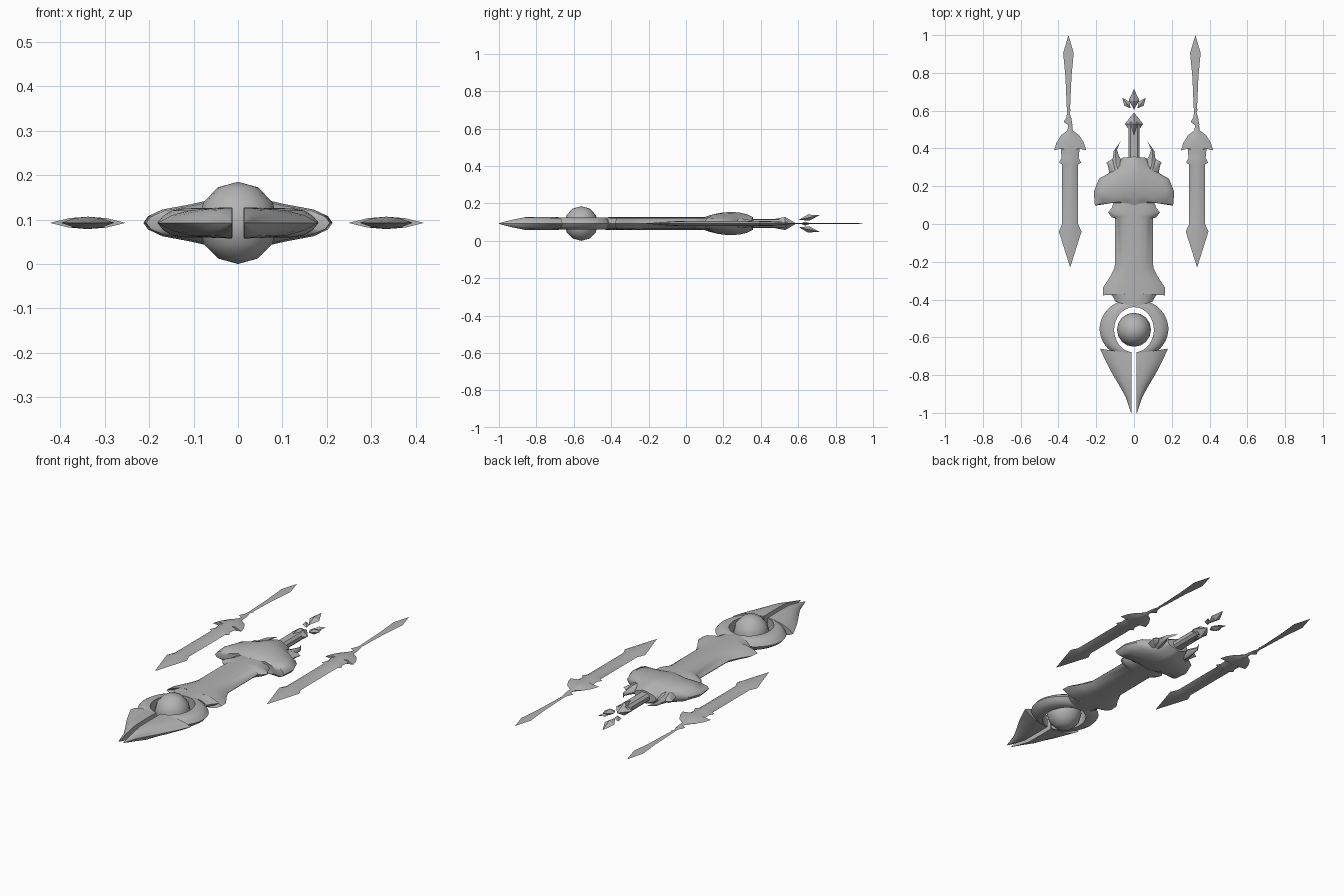
import bpy, bmesh, math
from mathutils import Vector

cube = bpy.data.objects.get("Cube")
if cube:
    bpy.data.objects.remove(cube, do_unlink=True)

MID = 0.0925  # height of the flat middle plane

grey = bpy.data.materials.new("plain grey")
grey.use_nodes = True
GREY = (0.45, 0.45, 0.45, 1)
grey.diffuse_color = GREY
grey.node_tree.nodes["Principled BSDF"].inputs["Base Color"].default_value = GREY

# Cross-sections: (fraction from inner to outer edge, fraction of half-thickness)
BEVEL = [(0, 1), (0.3, 0.97), (0.58, 0.84), (0.82, 0.5), (1, 0)]
WING = [(0, 1), (0.25, 0.9), (0.5, 0.7), (0.8, 0.5), (0.95, 0.25), (1, 0)]
LENS = [(0, 0), (0.25, 0.75), (0.5, 1), (0.75, 0.75), (1, 0)]
RIDGE = [(0, 1), (0.5, 0.75), (1, 0)]
DIAMOND = [(0, 1), (1, 0)]


def finish(name, bm, angle=35):
    bmesh.ops.remove_doubles(bm, verts=bm.verts, dist=0.0004)
    bmesh.ops.recalc_face_normals(bm, faces=bm.faces)
    mesh = bpy.data.meshes.new(name)
    bm.to_mesh(mesh)
    bm.free()
    mesh.materials.append(grey)
    for p in mesh.polygons:
        p.use_smooth = True
    mesh.set_sharp_from_angle(angle=math.radians(angle))
    ob = bpy.data.objects.new(name, mesh)
    bpy.context.collection.objects.link(ob)
    return ob


def ribbon(name, rows, section, wall=True, signs=(1, -1), dx=0, angle=35):
    """Loft sections between inner (ax, ay) and outer (bx, by) points, half-thickness h."""
    bm = bmesh.new()
    for sign in signs:
        loops = []
        for ax, ay, bx, by, h in rows:
            top, low = [], []
            for t, s in section:
                x, y = sign * (ax + (bx - ax) * t) + dx, ay + (by - ay) * t
                top.append(bm.verts.new((x, y, MID + h * s)))
                low.append(bm.verts.new((x, y, MID - h * s)))
            loops.append(top + low[::-1])
        n = len(loops[0])
        for p, q in zip(loops, loops[1:]):
            for i in range(n if wall else n - 1):
                j = (i + 1) % n
                bm.faces.new((p[i], p[j], q[j], q[i]))
        bm.faces.new(loops[0])
        bm.faces.new(loops[-1])
    return finish(name, bm, angle)


def axial(rows):
    """Rows starting on the centre line: (ay, bx, by, h)."""
    return [(0, *r) for r in rows]


def crystal(name, base, tip, radius):
    """Four-sided double pyramid."""
    base, tip = Vector(base), Vector(tip)
    d = (tip - base).normalized()
    u = d.cross(Vector((0, 0, 1))).normalized()
    v = d.cross(u)
    mid = base.lerp(tip, 0.45)
    bm = bmesh.new()
    ends = [bm.verts.new(base), bm.verts.new(tip)]
    ring = [bm.verts.new(mid + radius * w) for w in (u, v * 0.6, -u, -v * 0.6)]
    for i in range(4):
        for e in ends:
            bm.faces.new((ring[i], ring[(i + 1) % 4], e))
    finish(name, bm, 10)


# Forked tip, split by a slot
ribbon("forked_tip", [
    (0.013, -1.0, 0.016, -1.0, 0.002), (0.013, -0.93, 0.042, -0.92, 0.02),
    (0.013, -0.86, 0.075, -0.86, 0.034), (0.013, -0.78, 0.125, -0.775, 0.035),
    (0.013, -0.72, 0.155, -0.715, 0.035), (0.013, -0.685, 0.18, -0.66, 0.034)], BEVEL)

# Ring around the orb, open at the slot
ring_rows = []
for i in range(21):
    a = math.radians(90 - i * 173 / 20)
    c, s = math.cos(a), math.sin(a)
    ring_rows.append((0.105 * c, -0.56 + 0.12 * s, 0.182 * c, -0.555 + 0.16 * s, 0.033))
ribbon("orb_ring", ring_rows, BEVEL)

# Orb
bm = bmesh.new()
bmesh.ops.create_uvsphere(bm, u_segments=16, v_segments=6, radius=0.09)
orb = finish("orb", bm, 60)
orb.location = (0, -0.56, MID)
orb.scale.z = 0.0925 / 0.09

# Main body with lower flare and upper collar
ribbon("main_body", axial([
    (-0.44, 0.1, -0.41, 0.033), (-0.40, 0.105, -0.395, 0.034), (-0.38, 0.135, -0.355, 0.034),
    (-0.365, 0.165, -0.378, 0.034), (-0.34, 0.163, -0.335, 0.034), (-0.29, 0.13, -0.285, 0.034),
    (-0.23, 0.102, -0.23, 0.034), (0.03, 0.1, 0.03, 0.034), (0.045, 0.118, 0.035, 0.034),
    (0.06, 0.137, 0.062, 0.034), (0.08, 0.118, 0.085, 0.034), (0.13, 0.103, 0.13, 0.034)]),
    BEVEL, wall=False)

# Winged guard
ribbon("winged_guard", axial([
    (0.10, 0.105, 0.12, 0.035), (0.13, 0.155, 0.105, 0.045), (0.17, 0.207, 0.097, 0.055),
    (0.21, 0.213, 0.17, 0.06), (0.25, 0.185, 0.24, 0.062), (0.29, 0.135, 0.268, 0.058),
    (0.33, 0.085, 0.31, 0.048), (0.357, 0.065, 0.35, 0.034)]), WING, wall=False)

# Curled horns on the guard
ribbon("tall_horn", [
    (0.045, 0.29, 0.12, 0.27, 0.03), (0.065, 0.335, 0.125, 0.31, 0.022),
    (0.082, 0.365, 0.112, 0.35, 0.016), (0.09, 0.395, 0.108, 0.385, 0.01),
    (0.072, 0.437, 0.072, 0.437, 0)], LENS)
ribbon("side_horn", [
    (0.07, 0.29, 0.13, 0.26, 0.025), (0.09, 0.335, 0.135, 0.295, 0.018),
    (0.118, 0.342, 0.14, 0.315, 0.01), (0.147, 0.325, 0.147, 0.325, 0)], LENS)

# Hilt and faceted pommel
ribbon("hilt", axial([(0.33, 0.03, 0.33, 0.024), (0.54, 0.03, 0.54, 0.024)]),
       [(0, 1), (0.6, 0.9), (1, 0.4)], wall=False)
ribbon("pommel", axial([
    (0.46, 0.004, 0.47, 0.022), (0.53, 0.048, 0.53, 0.035), (0.59, 0, 0.59, 0)]),
    DIAMOND, wall=False, angle=10)

# Floating crystals
for side, label in ((1, "left"), (-1, "right")):
    crystal(label + "_crystal", (side * 0.018, 0.612, MID), (side * 0.062, 0.668, MID), 0.017)
for up, label in ((1, "upper"), (-1, "lower")):
    crystal(label + "_crystal", (0, 0.605, MID + up * 0.02), (0, 0.715, MID + up * 0.045), 0.028)

# Pair of slim side spears, identical copies
for dx, label in ((0.334, "left"), (-0.338, "right")):
    ribbon(label + "_spear_shaft", axial([
        (-0.23, 0, -0.23, 0), (-0.045, 0.06, -0.04, 0.014), (-0.005, 0.042, 0.0, 0.014),
        (0.32, 0.042, 0.315, 0.014), (0.335, 0.058, 0.325, 0.014), (0.36, 0.045, 0.35, 0.014),
        (0.385, 0.05, 0.40, 0.014), (0.41, 0.085, 0.39, 0.014), (0.435, 0.073, 0.43, 0.014),
        (0.465, 0.048, 0.47, 0.012), (0.50, 0.014, 0.495, 0.008), (0.53, 0.01, 0.53, 0.005),
        (0.56, 0.006, 0.56, 0.003)]), RIDGE, wall=False, dx=dx)
    ribbon(label + "_spear_hook", [
        (-0.012, 0.525, 0.012, 0.525, 0.005), (-0.034, 0.54, 0.006, 0.56, 0.004),
        (-0.02, 0.565, 0.0, 0.58, 0.003), (-0.016, 0.59, -0.004, 0.59, 0.002),
        (0.006, 0.61, 0.006, 0.61, 0)], LENS, signs=(1,), dx=dx)
    ribbon(label + "_spear_blade", axial([
        (0.56, 0.005, 0.56, 0.002), (0.62, 0.009, 0.62, 0.002), (0.78, 0.016, 0.78, 0.002),
        (0.905, 0.028, 0.905, 0.002), (1.0, 0, 1.0, 0)]), DIAMOND, wall=False, dx=dx - 0.009)
